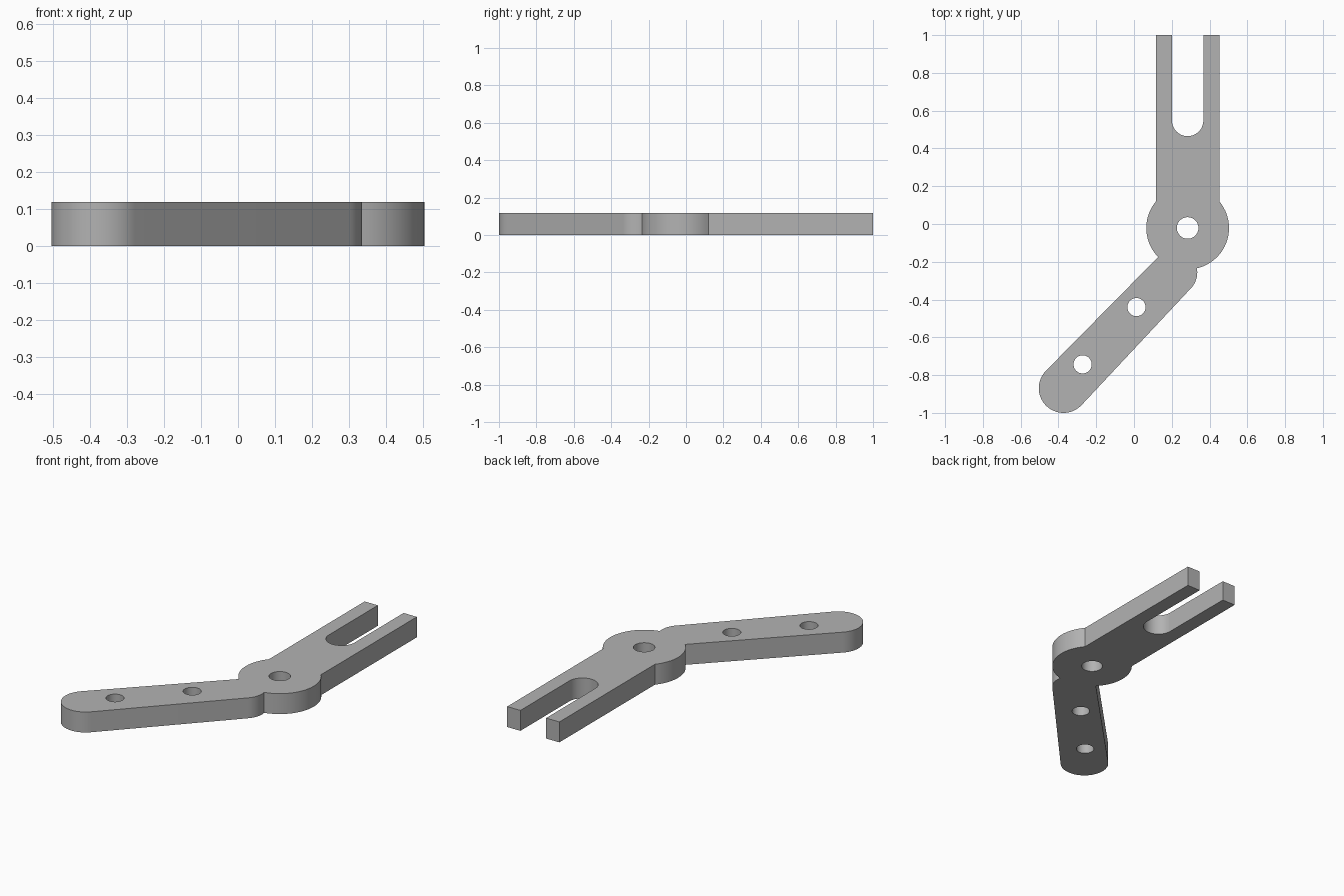
import bpy, bmesh
from math import asin, atan2, cos, pi, radians, sin
from mathutils import Vector
from mathutils.geometry import intersect_line_sphere_2d, intersect_sphere_sphere_2d

if "Cube" in bpy.data.objects:
    bpy.data.objects.remove(bpy.data.objects["Cube"], do_unlink=True)

THICKNESS = 0.119
STEP = radians(5)
HUB, HUB_R = Vector((0.284, -0.021)), 0.219
FORK_HALF, SLOT_HALF, SLOT_Y = 0.168, 0.083, 0.548
ARM_TOP, ARM_TOP_R = Vector((0.215, -0.257)), 0.12
ARM_TIP, ARM_TIP_R = Vector((-0.373, -0.869)), 0.131


def angle(centre, point):
    return atan2(point.y - centre.y, point.x - centre.x)


def polar(centre, radius, a):
    return centre + Vector((cos(a), sin(a))) * radius


def arc(centre, radius, start, end, ccw=True):
    """Points along an arc from one angle to another."""
    sweep = (end - start) % (2 * pi) if ccw else -((start - end) % (2 * pi))
    n = max(4, round(abs(sweep) / STEP))
    return [polar(centre, radius, start + sweep * i / n) for i in range(n + 1)]


def circle(x, y, radius):
    return arc(Vector((x, y)), radius, 0, 2 * pi - STEP)


# Straight arm edges are tangent to the round ends of the arm
axis = angle(ARM_TIP, ARM_TOP)
taper = asin((ARM_TIP_R - ARM_TOP_R) / (ARM_TOP - ARM_TIP).length)
upper, lower = axis + pi / 2 - taper, axis - pi / 2 + taper

# Corners where the fork and the arm meet the round hub
rise = (HUB_R ** 2 - FORK_HALF ** 2) ** 0.5
fork_right = HUB + Vector((FORK_HALF, rise))
fork_left = HUB + Vector((-FORK_HALF, rise))
edge_hits = intersect_line_sphere_2d(polar(ARM_TIP, ARM_TIP_R, upper),
                                     polar(ARM_TOP, ARM_TOP_R, upper), HUB, HUB_R, False)
arm_upper = min(edge_hits, key=lambda p: p.x)
cap_hits = intersect_sphere_sphere_2d(HUB, HUB_R, ARM_TOP, ARM_TOP_R)
arm_lower = max(cap_hits, key=lambda p: p.x)

# Outer outline, counter-clockwise from the right tine of the fork
outline = [Vector((HUB.x + FORK_HALF, 1)), Vector((HUB.x + SLOT_HALF, 1))]
outline += arc(Vector((HUB.x, SLOT_Y)), SLOT_HALF, 0, pi, ccw=False)
outline += [Vector((HUB.x - SLOT_HALF, 1)), Vector((HUB.x - FORK_HALF, 1))]
outline += arc(HUB, HUB_R, angle(HUB, fork_left), angle(HUB, arm_upper))
outline += arc(ARM_TIP, ARM_TIP_R, upper, lower)
outline += arc(ARM_TOP, ARM_TOP_R, lower, angle(ARM_TOP, arm_lower))
outline += arc(HUB, HUB_R, angle(HUB, arm_lower), angle(HUB, fork_right))[1:]

# Pivot hole and the two arm holes
loops = [outline, circle(HUB.x, HUB.y, 0.057),
         circle(0.013, -0.44, 0.048), circle(-0.272, -0.743, 0.048)]

# Fill the flat profile around the holes and extrude it to a plate
bm = bmesh.new()
for points in loops:
    verts = [bm.verts.new((p.x, p.y, 0)) for p in points]
    for a, b in zip(verts, verts[1:] + verts[:1]):
        bm.edges.new((a, b))
bmesh.ops.triangle_fill(bm, edges=bm.edges[:], use_beauty=True, normal=(0, 0, 1))
top = bmesh.ops.extrude_face_region(bm, geom=bm.faces[:])["geom"]
bmesh.ops.translate(bm, vec=(0, 0, THICKNESS),
                    verts=[v for v in top if isinstance(v, bmesh.types.BMVert)])
bmesh.ops.recalc_face_normals(bm, faces=bm.faces[:])
mesh = bpy.data.meshes.new("forked_lever")
bm.to_mesh(mesh)
bm.free()

lever = bpy.data.objects.new("forked_lever", mesh)
bpy.context.collection.objects.link(lever)

# Single grey material
grey = bpy.data.materials.new("plain_grey")
grey.use_nodes = True
colour = (0.448, 0.448, 0.448, 1)
grey.diffuse_color = colour
grey.node_tree.nodes["Principled BSDF"].inputs["Base Color"].default_value = colour
mesh.materials.append(grey)

# Smooth the round walls, keep the rims sharp
bpy.context.view_layer.objects.active = lever
lever.select_set(True)
bpy.ops.object.shade_smooth_by_angle(angle=radians(20))
